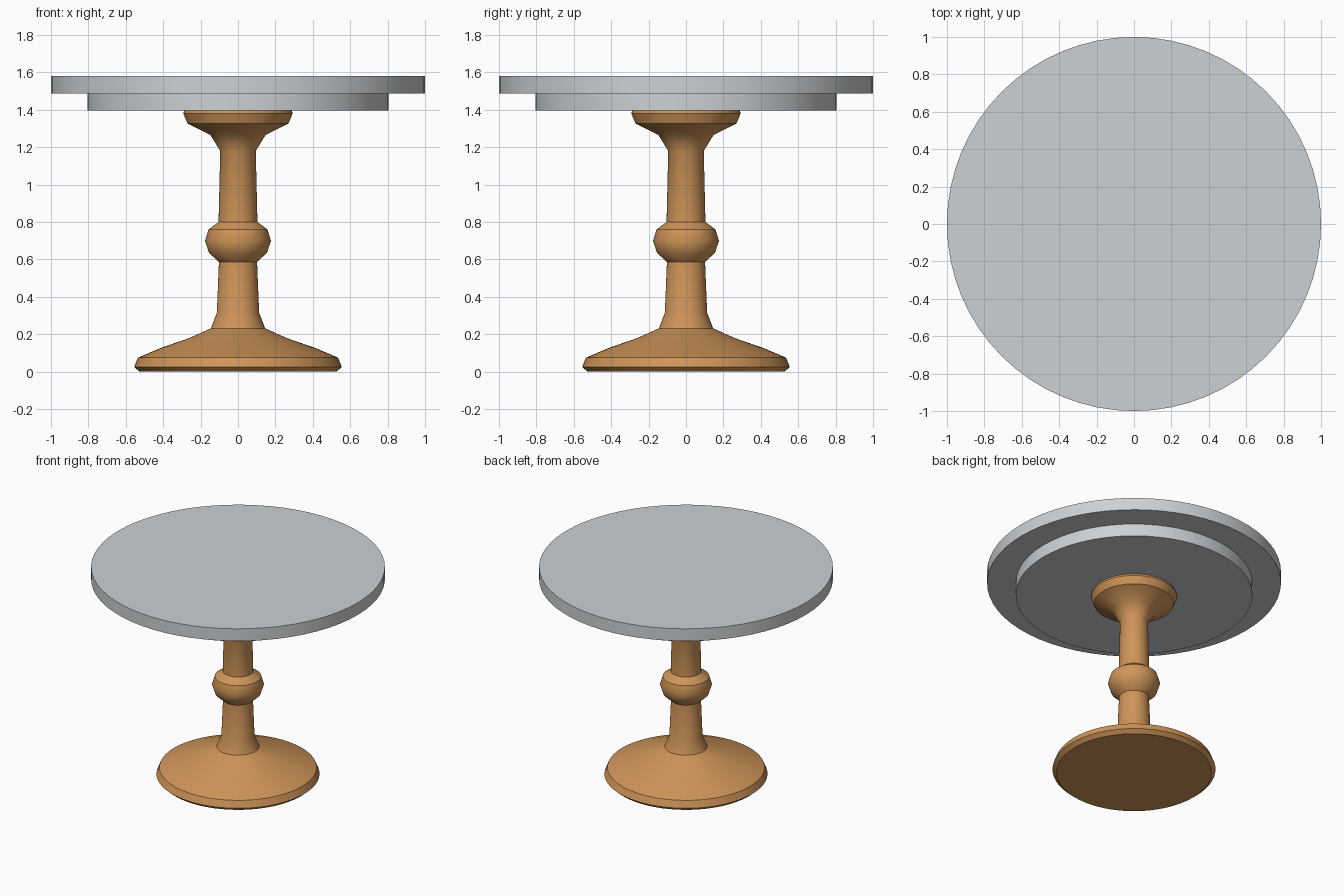
import bpy, bmesh, math

if "Cube" in bpy.data.objects:
    bpy.data.objects.remove(bpy.data.objects["Cube"])

SIDES = 64


def material(name, rgb):
    m = bpy.data.materials.new(name)
    m.diffuse_color = (*rgb, 1)
    m.use_nodes = True
    m.node_tree.nodes["Principled BSDF"].inputs["Base Color"].default_value = m.diffuse_color
    return m


def lathe(name, profile, mat, angle):
    """Closed solid of revolution from (radius, height) points, bottom to top."""
    bm = bmesh.new()
    rings = [[bm.verts.new((r * math.cos(2 * math.pi * i / SIDES),
                            r * math.sin(2 * math.pi * i / SIDES), z))
              for i in range(SIDES)] for r, z in profile]
    for lo, hi in zip(rings, rings[1:]):
        for i in range(SIDES):
            j = (i + 1) % SIDES
            bm.faces.new((lo[i], lo[j], hi[j], hi[i]))
    bm.faces.new(rings[0][::-1])
    bm.faces.new(rings[-1])
    mesh = bpy.data.meshes.new(name)
    bm.to_mesh(mesh)
    bm.free()
    mesh.materials.append(mat)
    ob = bpy.data.objects.new(name, mesh)
    bpy.context.collection.objects.link(ob)
    bpy.ops.object.select_all(action='DESELECT')
    ob.select_set(True)
    bpy.context.view_layer.objects.active = ob
    bpy.ops.object.shade_smooth_by_angle(angle=math.radians(angle))
    return ob


wood = material("warm_wood", (0.62, 0.30, 0.10))
grey = material("pale_grey", (0.61, 0.64, 0.66))

# Turned pedestal: foot, shaft, bead and flared collar
lathe("pedestal", [
    (0.527, 0.0), (0.555, 0.025), (0.535, 0.075), (0.41, 0.128), (0.26, 0.18),
    (0.145, 0.232), (0.113, 0.315), (0.102, 0.587), (0.155, 0.635),
    (0.176, 0.70), (0.158, 0.76), (0.104, 0.80), (0.095, 1.18),
    (0.147, 1.265), (0.27, 1.327), (0.292, 1.38), (0.288, 1.395)], wood, 35)

# Stepped round top
lathe("under_disc", [(0.805, 1.395), (0.805, 1.49)], grey, 30)
lathe("table_top", [(1.0, 1.488), (1.0, 1.58)], grey, 30)
